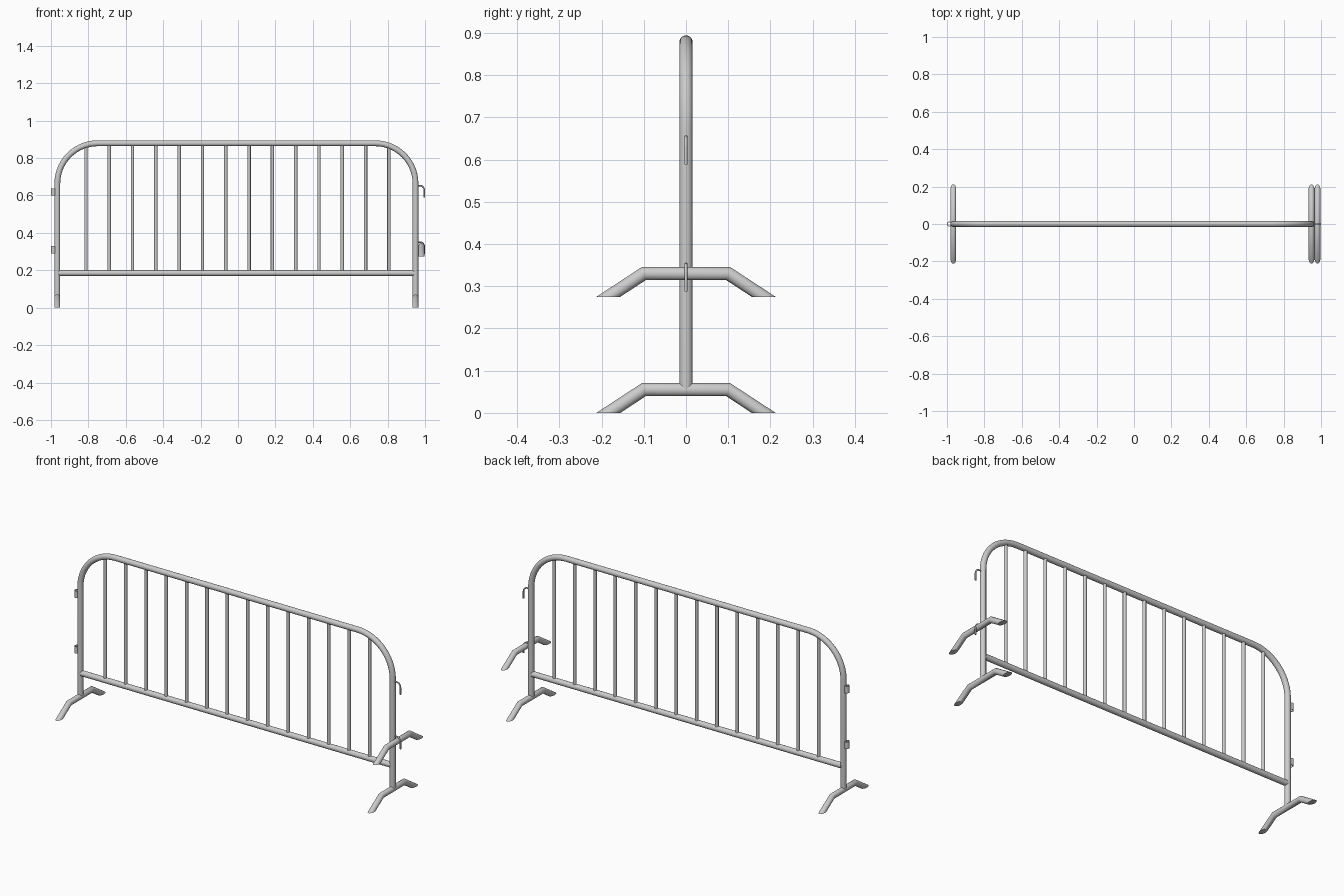
import bpy, bmesh, math
from mathutils import Vector

if "Cube" in bpy.data.objects:
    bpy.data.objects.remove(bpy.data.objects["Cube"])

R = 0.0155               # main tube radius
XL, XR = -0.966, 0.949   # upright centres


def finish(name, bm, angle=35):
    bmesh.ops.recalc_face_normals(bm, faces=bm.faces)
    me = bpy.data.meshes.new(name)
    bm.to_mesh(me)
    bm.free()
    ob = bpy.data.objects.new(name, me)
    bpy.context.collection.objects.link(ob)
    bpy.ops.object.select_all(action='DESELECT')
    ob.select_set(True)
    bpy.context.view_layer.objects.active = ob
    bpy.ops.object.shade_smooth_by_angle(angle=math.radians(angle))
    return ob


def tube(name, path, r, sides=20, end_normal=None):
    """Sweep a circle along a planar path with mitred bends and capped ends."""
    pts = [Vector(p) for p in path]
    dirs = [(b - a).normalized() for a, b in zip(pts, pts[1:])]
    # start mid-plane: a true circle around the first segment
    d = dirs[0]
    u = d.cross(Vector((0, 1, 0)) if abs(d.y) < 0.5 else Vector((1, 0, 0))).normalized()
    v = d.cross(u)
    ring = [pts[0] + r * (math.cos(t) * u + math.sin(t) * v)
            for t in (2 * math.pi * i / sides for i in range(sides))]
    bm = bmesh.new()
    loops = []
    for i, p in enumerate(pts):
        d = dirs[max(i - 1, 0)]
        if i in (0, len(pts) - 1):
            n = Vector(end_normal) if end_normal else d
        else:
            n = (dirs[i - 1] + dirs[i]).normalized()
        ring = [q + d * ((p - q).dot(n) / d.dot(n)) for q in ring]
        loops.append([bm.verts.new(q) for q in ring])
    for a, b in zip(loops, loops[1:]):
        for k in range(sides):
            m = (k + 1) % sides
            bm.faces.new((a[k], a[m], b[m], b[k]))
    bm.faces.new(loops[0])
    bm.faces.new(loops[-1])
    return finish(name, bm)


def arc(cx, cz, r, a0, a1, n):
    return [(cx + r * math.cos(math.radians(a0 + (a1 - a0) * i / n)), 0,
             cz + r * math.sin(math.radians(a0 + (a1 - a0) * i / n))) for i in range(n + 1)]


# Outer frame: two uprights with rounded shoulders and a top rail
CR, ZT = 0.215, 0.879
tube("outer_frame",
     [(XL, 0, 0.055)] + arc(XL + CR, ZT - CR, CR, 180, 90, 14)
     + arc(XR - CR, ZT - CR, CR, 90, 0, 14) + [(XR, 0, 0.055)], R)

# Bottom rail
tube("bottom_rail", [(XL + 0.008, 0, 0.185), (XR - 0.008, 0, 0.185)], R)

# Vertical bars
for i in range(14):
    x = -0.813 + i * 0.1246
    tube(f"bar_{i + 1}", [(x, 0, 0.185), (x, 0, ZT)], 0.009, 16)

# Feet, cut flat at the ground, plus the raised bracket on the right end
for name, x, z in (("left_foot", XL, 0), ("right_foot", XR, 0), ("raised_bracket", 0.981, 0.275)):
    tube(name, [(x, -0.184, z), (x, -0.1, z + 0.055), (x, 0.1, z + 0.055), (x, 0.184, z)],
         R, end_normal=(0, 0, 1))

# Coupling hooks on the right
for name, z in (("upper_hook", 0.653), ("lower_hook", 0.351)):
    tube(name, [(XR, 0, z)] + arc(0.972, z - 0.024, 0.024, 90, 0, 8) + [(0.996, 0, z - 0.064)],
         0.004, 12)

# Coupling sockets on the left: short hollow sleeves
for name, z0 in (("upper_socket", 0.599), ("lower_socket", 0.291)):
    bm = bmesh.new()
    n, loops = 20, []
    for r, z in ((0.013, z0), (0.013, z0 + 0.038), (0.0095, z0 + 0.038), (0.0095, z0)):
        loops.append([bm.verts.new((-0.987 + r * math.cos(2 * math.pi * k / n),
                                    r * math.sin(2 * math.pi * k / n), z)) for k in range(n)])
    for j in range(4):
        a, b = loops[j], loops[(j + 1) % 4]
        for k in range(n):
            m = (k + 1) % n
            bm.faces.new((a[k], a[m], b[m], b[k]))
    finish(name, bm)
